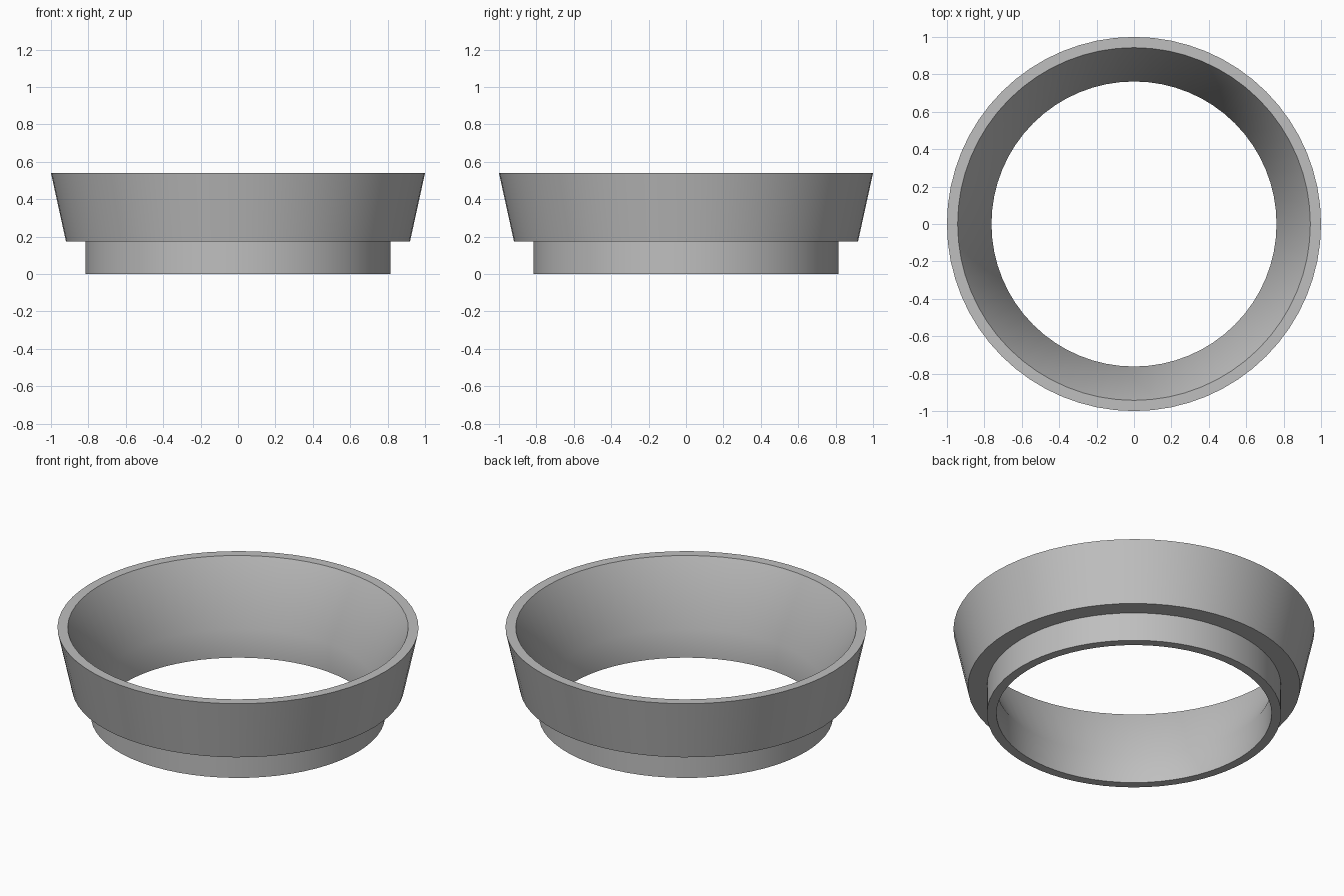
import bpy
import bmesh
import math

SEGMENTS = 64

cube = bpy.data.objects.get("Cube")
if cube:
    bpy.data.objects.remove(cube, do_unlink=True)

# Plain grey material
grey = bpy.data.materials.new("grey")
grey.use_nodes = True
colour = (0.52, 0.52, 0.52, 1)
grey.diffuse_color = colour
grey.node_tree.nodes["Principled BSDF"].inputs["Base Color"].default_value = colour

# Closed cross-section (radius, height): stepped flared outside, cone and throat inside
profile = [
    (0.762, 0.0), (0.815, 0.0), (0.815, 0.175), (0.92, 0.175),
    (1.0, 0.54), (0.943, 0.54), (0.762, 0.175),
]


def lathe(name, points, material):
    """Revolve a closed profile about z into a watertight ring."""
    bm = bmesh.new()
    rings = []
    for i in range(SEGMENTS):
        a = math.tau * i / SEGMENTS
        rings.append([bm.verts.new((r * math.cos(a), r * math.sin(a), z)) for r, z in points])
    for i, ring in enumerate(rings):
        following = rings[(i + 1) % SEGMENTS]
        for j in range(len(points)):
            k = (j + 1) % len(points)
            bm.faces.new((ring[j], following[j], following[k], ring[k]))
    bmesh.ops.recalc_face_normals(bm, faces=bm.faces)
    mesh = bpy.data.meshes.new(name)
    bm.to_mesh(mesh)
    bm.free()
    mesh.materials.append(material)
    obj = bpy.data.objects.new(name, mesh)
    bpy.context.collection.objects.link(obj)
    return obj


# Flared ring with a narrower collar underneath
ring = lathe("flared_collar_ring", profile, grey)
bpy.ops.object.select_all(action="DESELECT")
ring.select_set(True)
bpy.context.view_layer.objects.active = ring
bpy.ops.object.shade_smooth_by_angle(angle=math.radians(30))
